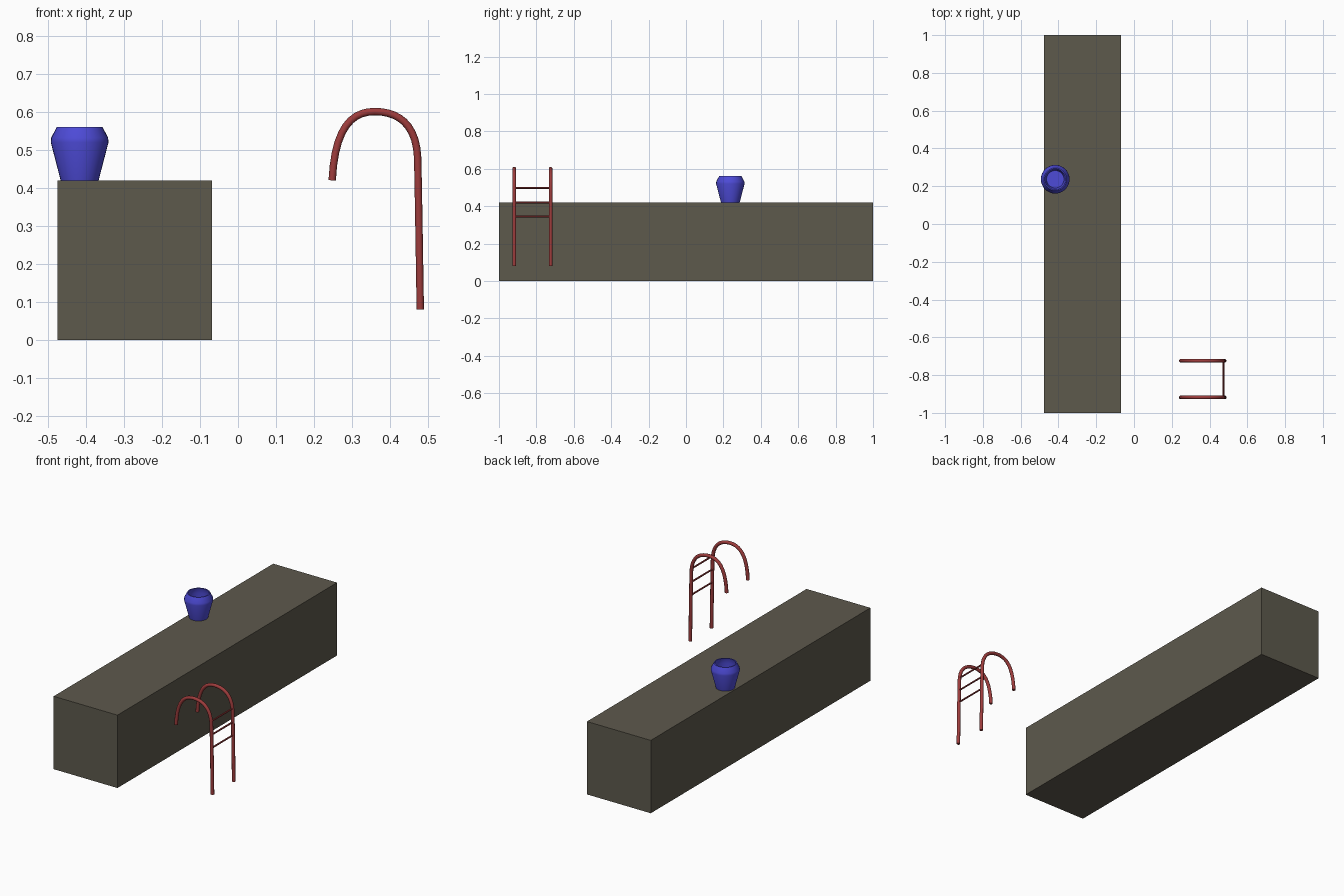
import bpy, bmesh, math
from mathutils import Matrix, Vector

cube = bpy.data.objects.get("Cube")
if cube:
    bpy.data.objects.remove(cube, do_unlink=True)


def material(name, rgb):
    m = bpy.data.materials.new(name)
    m.use_nodes = True
    m.diffuse_color = (*rgb, 1)
    m.node_tree.nodes["Principled BSDF"].inputs["Base Color"].default_value = (*rgb, 1)
    return m


OLIVE = material("olive grey", (0.11, 0.10, 0.073))
BLUE = material("blue", (0.075, 0.07, 0.68))
RED = material("dark red", (0.34, 0.045, 0.045))


def add_object(name, data, mat):
    data.materials.append(mat)
    ob = bpy.data.objects.new(name, data)
    bpy.context.collection.objects.link(ob)
    return ob


def finish(name, bm, mat):
    bmesh.ops.recalc_face_normals(bm, faces=bm.faces)
    me = bpy.data.meshes.new(name)
    bm.to_mesh(me)
    bm.free()
    return add_object(name, me, mat)


def smooth(ob):
    bpy.ops.object.select_all(action='DESELECT')
    ob.select_set(True)
    bpy.context.view_layer.objects.active = ob
    if ob.type == 'CURVE':
        bpy.ops.object.convert(target='MESH')
    bpy.ops.object.shade_smooth_by_angle(angle=math.radians(35))


# Long block
bm = bmesh.new()
bmesh.ops.create_cube(bm, size=1)
bmesh.ops.scale(bm, vec=(0.407, 2, 0.42), verts=bm.verts)
bmesh.ops.translate(bm, vec=(-0.272, 0, 0.21), verts=bm.verts)
finish("long_block", bm, OLIVE)

# Hollow pot: outer wall, shoulder, rim, inner wall and floor
profile = [(0, 0), (0.05, 0), (0.076, 0.1), (0.075, 0.112), (0.06, 0.141),
           (0.054, 0.141), (0.065, 0.108), (0.046, 0.015), (0, 0.015)]
bm = bmesh.new()
verts = [bm.verts.new((r, 0, z)) for r, z in profile]
edges = [bm.edges.new(pair) for pair in zip(verts, verts[1:])]
bmesh.ops.spin(bm, geom=verts + edges, cent=(0, 0, 0), axis=(0, 0, 1),
               angle=math.tau, steps=32)
bmesh.ops.remove_doubles(bm, verts=bm.verts, dist=0.0001)
bmesh.ops.translate(bm, vec=(-0.417, 0.237, 0.42), verts=bm.verts)
smooth(finish("pot", bm, BLUE))

# Hooked ladder rails: (point, handle before, handle after) in x and z
path = [((0.248, 0.42), (0.247, 0.39), (0.255, 0.56)),
        ((0.36, 0.601), (0.30, 0.601), (0.42, 0.601)),
        ((0.473, 0.48), (0.469, 0.57), (0.475, 0.40)),
        ((0.48, 0.08), (0.478, 0.20), (0.481, 0.05))]
RAIL_Y = {"front_rail": -0.918, "back_rail": -0.724}
for name, y in RAIL_Y.items():
    cu = bpy.data.curves.new(name, 'CURVE')
    cu.dimensions = '3D'
    cu.bevel_depth = 0.0097
    cu.bevel_resolution = 4
    cu.use_fill_caps = True
    sp = cu.splines.new('BEZIER')
    sp.resolution_u = 10
    sp.bezier_points.add(len(path) - 1)
    for bp, (co, before, after) in zip(sp.bezier_points, path):
        bp.handle_left_type = bp.handle_right_type = 'FREE'
        bp.co = (co[0], y, co[1])
        bp.handle_left = (before[0], y, before[1])
        bp.handle_right = (after[0], y, after[1])
    smooth(add_object(name, cu, RED))

# Thin rungs between the rails
y0, y1 = RAIL_Y.values()
for i, (x, z) in enumerate([(0.475, 0.345), (0.474, 0.42), (0.472, 0.498)]):
    bm = bmesh.new()
    place = Matrix.Translation(Vector((x, (y0 + y1) / 2, z))) @ Matrix.Rotation(math.pi / 2, 4, 'X')
    bmesh.ops.create_cone(bm, cap_ends=True, segments=10, radius1=0.0048,
                          radius2=0.0048, depth=y1 - y0, matrix=place)
    smooth(finish(f"rung_{i + 1}", bm, RED))
